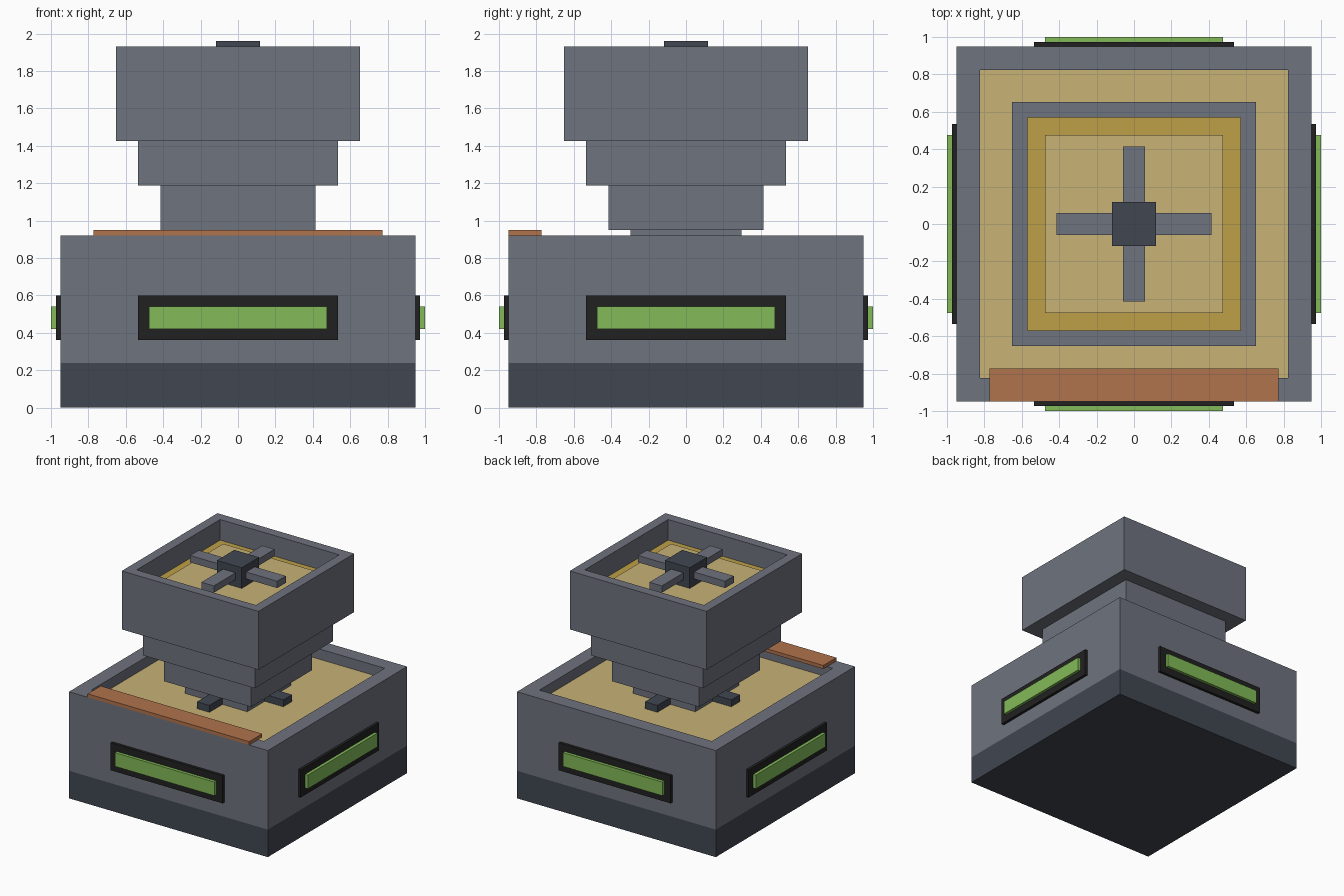
import bpy, bmesh
from mathutils import Matrix, Vector

if "Cube" in bpy.data.objects:
    bpy.data.objects.remove(bpy.data.objects["Cube"])

U = 0.059375  # model grid unit (body is 32 units wide)


def material(name, hexcode):
    def lin(c):
        c /= 255
        return c / 12.92 if c < 0.04045 else ((c + 0.055) / 1.055) ** 2.4
    m = bpy.data.materials.new(name)
    m.diffuse_color = [lin(int(hexcode[i:i + 2], 16)) for i in (0, 2, 4)] + [1]
    m.use_nodes = True
    m.node_tree.nodes["Principled BSDF"].inputs["Base Color"].default_value = m.diffuse_color
    return m


GREY = material("steel grey", "6e737e")
DARK = material("dark steel", "414651")
TAN = material("light tan", "c8b376")
GOLD = material("dark gold", "bda047")
COPPER = material("copper", "b0734c")
GREEN = material("lamp green", "82ba58")
BLACK = material("black frame", "212121")


def finish(name, bm, mat):
    me = bpy.data.meshes.new(name)
    bm.to_mesh(me)
    bm.free()
    me.materials.append(mat)
    ob = bpy.data.objects.new(name, me)
    bpy.context.collection.objects.link(ob)
    return ob


def box(name, x, y, z, mat, bm=None, turn=0):
    """Box from (min, max) ranges in grid units, turned in quarter turns."""
    bm = bmesh.new()
    lo, hi = Vector((x[0], y[0], z[0])) * U, Vector((x[1], y[1], z[1])) * U
    bmesh.ops.create_cube(bm, size=1, matrix=Matrix.Translation((lo + hi) / 2)
                          @ Matrix.Diagonal((*(hi - lo), 1)))
    bmesh.ops.rotate(bm, verts=bm.verts, matrix=Matrix.Rotation(turn * 1.5707963268, 3, 'Z'))
    return finish(name, bm, mat)


def block(name, half, z0, z1, mat):
    return box(name, (-half, half), (-half, half), (z0, z1), mat)


def tray(name, half, z0, z1, inner, depth, floor_mat, wall_mat):
    """Block with a square recess in its top; the recess floor gets its own colour."""
    ob = block(name, half, z0, z1, wall_mat)
    ob.data.materials.append(floor_mat)
    bm = bmesh.new()
    bm.from_mesh(ob.data)
    bm.normal_update()
    top = max(bm.faces, key=lambda f: f.calc_center_median().z)
    bmesh.ops.inset_region(bm, faces=[top], thickness=(half - inner) * U)
    low = bmesh.ops.extrude_discrete_faces(bm, faces=[top])["faces"][0]
    low.material_index = 1
    bmesh.ops.translate(bm, verts=low.verts, vec=(0, 0, -depth * U))
    bmesh.ops.recalc_face_normals(bm, faces=bm.faces)
    bm.to_mesh(ob.data)
    bm.free()
    return ob


# Base and hollow body
block("base_plinth", 16, 0, 4, DARK)
tray("body_tray", 16, 4, 15.5, 13, 1.5, TAN, GREY)
box("front_lip", (-13, 13), (-16, -13), (15.5, 16), COPPER)

# Stepped neck and hopper
block("neck", 5, 14, 16, GREY)
block("lower_step", 7, 16, 20, GREY)
block("upper_step", 9, 20, 24, GREY)
tray("hopper", 11, 24, 32.5, 9, 3, GOLD, GREY)
block("hopper_fill", 8, 29.5, 30, TAN)
block("hub", 2, 30, 33, DARK)

# Repeated on all four sides
for i, side in enumerate(("front", "right", "back", "left")):
    box(side + "_lamp_frame", (-9, 9), (-16.4, -16), (6.1, 10.1), BLACK, turn=i)
    box(side + "_lamp", (-8, 8), (-16.84, -16.4), (7.1, 9.1), GREEN, turn=i)
    box(side + "_blade", (-1, 1), (-7, -2), (31, 32), GREY, turn=i)
    box(side + "_sweeper", (-2 * .5, 2 * .5), (-8, -5), (14, 15), DARK, turn=i)
